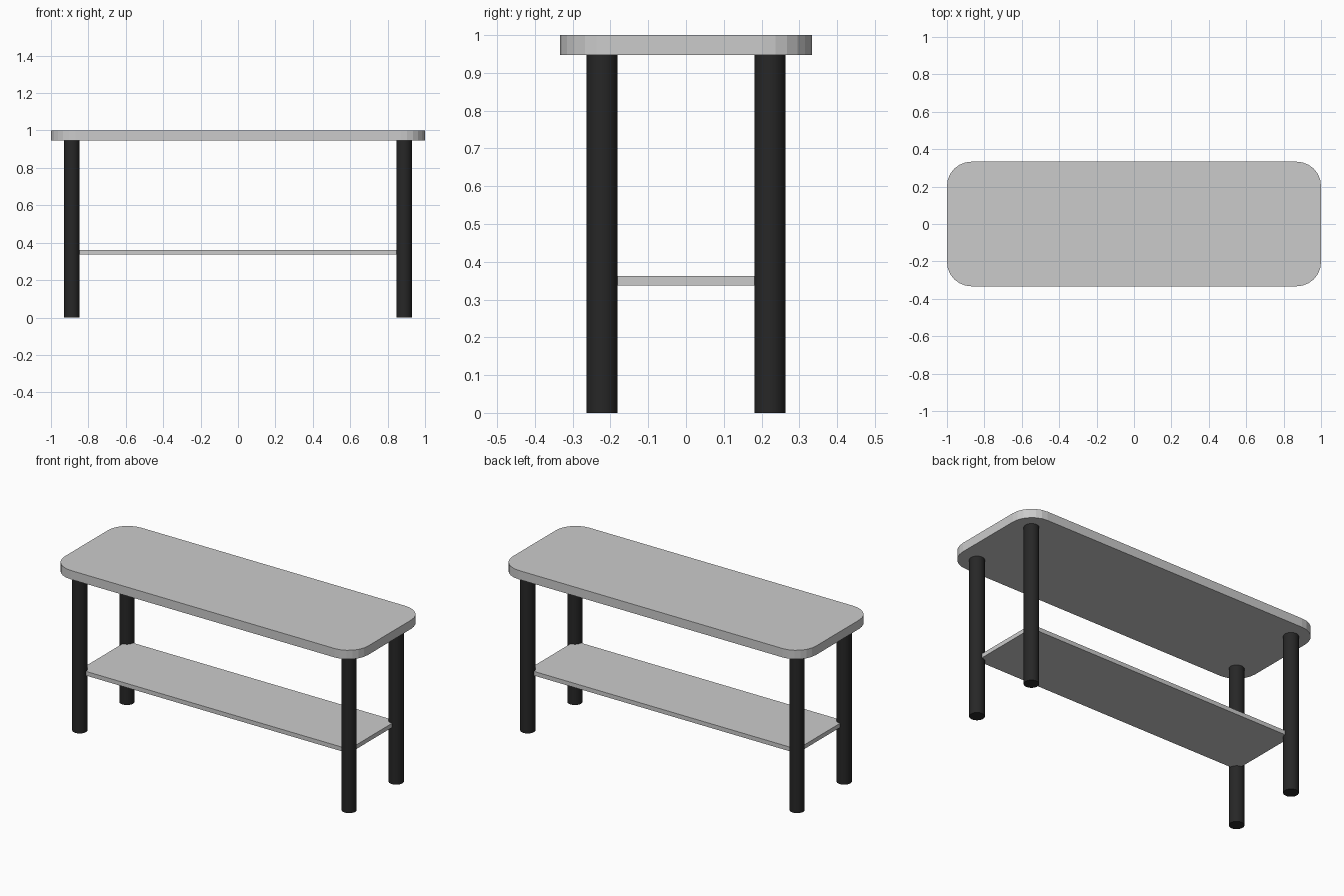
import bpy, bmesh, math

if "Cube" in bpy.data.objects:
    bpy.data.objects.remove(bpy.data.objects["Cube"])

LEG_X, LEG_Y, LEG_R = 0.888, 0.222, 0.041
TOP_Z, UNDER_Z = 1.0, 0.947


def slab(name, half_x, half_y, z0, z1, radius=0.0, segments=6):
    """Horizontal board, optionally with rounded vertical corners."""
    bm = bmesh.new()
    bmesh.ops.create_cube(bm, size=1)
    for v in bm.verts:
        v.co.x *= 2 * half_x
        v.co.y *= 2 * half_y
        v.co.z = z1 if v.co.z > 0 else z0
    if radius:
        upright = [e for e in bm.edges
                   if abs(e.verts[0].co.z - e.verts[1].co.z) > 1e-4]
        bmesh.ops.bevel(bm, geom=upright, offset=radius, offset_type='OFFSET',
                        segments=segments, profile=0.5, affect='EDGES')
    mesh = bpy.data.meshes.new(name)
    bm.to_mesh(mesh)
    bm.free()
    obj = bpy.data.objects.new(name, mesh)
    bpy.context.collection.objects.link(obj)
    return obj


# Rounded top board and the shelf that runs between the leg centres
slab("bench_top", 1.0, 0.333, UNDER_Z, TOP_Z, radius=0.13)
slab("lower_shelf", LEG_X, LEG_Y, 0.337, 0.362)

# Four round black legs
black = bpy.data.materials.new("black")
black.diffuse_color = (0.02, 0.02, 0.02, 1)
black.use_nodes = True
black.node_tree.nodes["Principled BSDF"].inputs["Base Color"].default_value = black.diffuse_color
for side, sx in (("left", -1), ("right", 1)):
    for end, sy in (("front", -1), ("back", 1)):
        bpy.ops.mesh.primitive_cylinder_add(
            vertices=32, radius=LEG_R, depth=UNDER_Z,
            location=(sx * LEG_X, sy * LEG_Y, UNDER_Z / 2))
        leg = bpy.context.object
        leg.name = f"{end}_{side}_leg"
        leg.data.materials.append(black)
        bpy.ops.object.shade_smooth_by_angle(angle=math.radians(30))
